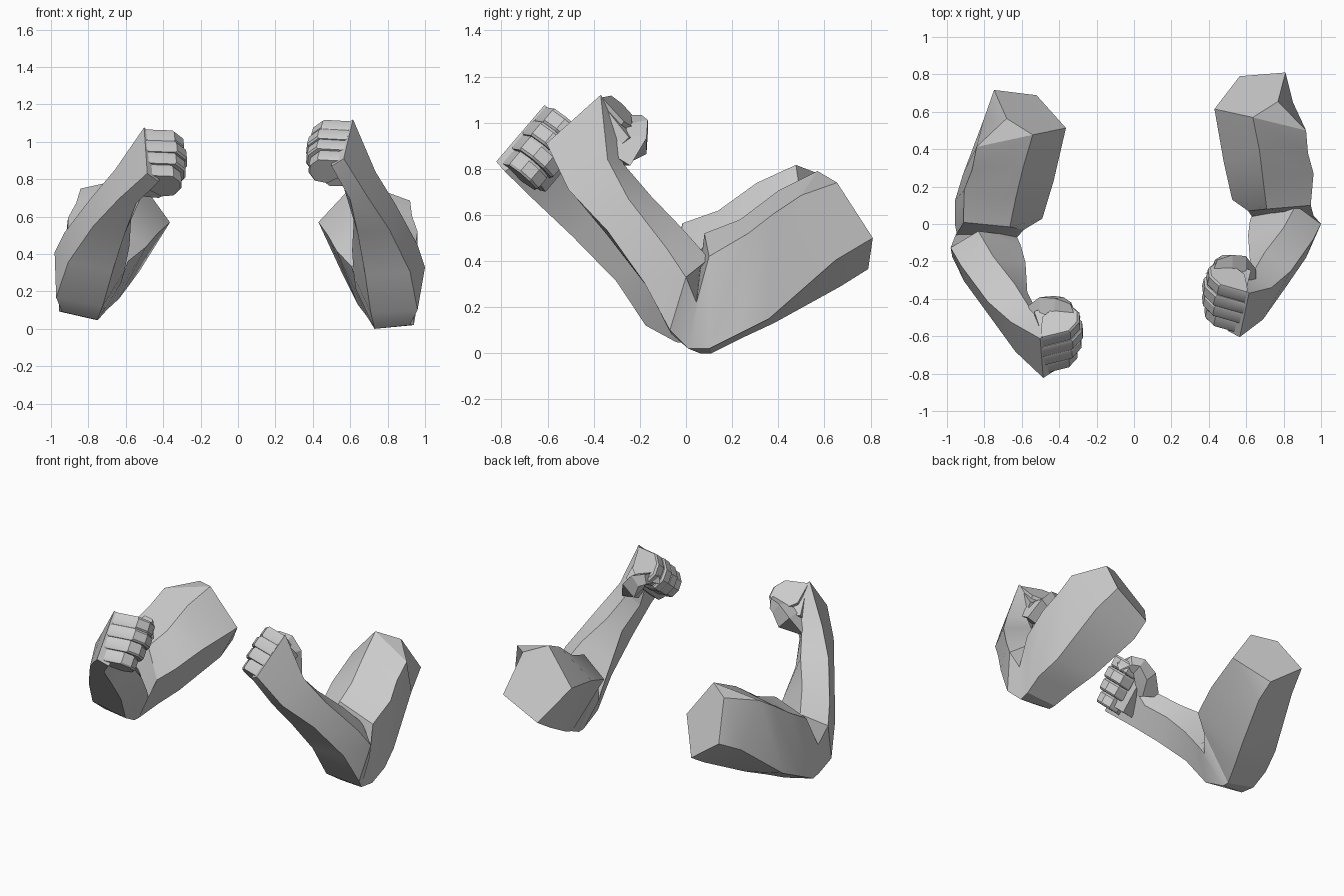
import bpy, bmesh, math
from mathutils import Vector

if "Cube" in bpy.data.objects:
    bpy.data.objects.remove(bpy.data.objects["Cube"])

skin = bpy.data.materials.new("light_grey")
skin.diffuse_color = (0.6, 0.6, 0.6, 1)
skin.use_nodes = True
skin.node_tree.nodes["Principled BSDF"].inputs["Base Color"].default_value = skin.diffuse_color

# Five-sided sections: top, outer top, outer bottom, inner bottom, inner
UPPER = [
    [(.635, .57, .79), (.92, .50, .685), (.85, .65, .405), (.56, .67, .29), (.43, .615, .57)],
    [(.67, .40, .705), (.93, .38, .605), (.92, .36, .15), (.64, .38, .13), (.48, .33, .50)],
    [(.69, .235, .58), (.96, .27, .52), (.95, .22, .08), (.69, .24, .065), (.525, .13, .42)],
    [(.71, .08, .52), (.945, .10, .42), (.94, .10, .02), (.73, .11, .0), (.61, .07, .33)],
]
FORE = [
    [(.74, .06, .36), (.96, .045, .22), (.92, .01, .02), (.73, .06, .0), (.63, .04, .21)],
    [(.865, .10, .41), (1.0, .0, .33), (.96, -.07, .10), (.71, -.065, .085), (.62, .02, .28)],
    [(.80, -.02, .545), (.96, -.08, .45), (.92, -.18, .305), (.68, -.17, .29), (.61, -.06, .42)],
    [(.70, -.15, .68), (.84, -.25, .67), (.81, -.34, .53), (.64, -.34, .51), (.62, -.2, .6)],
    [(.63, -.27, .82), (.735, -.34, .84), (.69, -.51, .71), (.60, -.49, .69), (.57, -.32, .74)],
    [(.57, -.33, 1.07), (.615, -.37, 1.12), (.565, -.605, .91), (.50, -.57, .87), (.49, -.33, 1.03)],
]
CAP_TOP, CAP_BACK, CAP_LOW = (.77, .655, .74), (.81, .81, .50), (.565, .79, .365)
# Finger outline: x and distance from the knuckle line towards the wrist
FINGER = [(.61, 0), (.45, -.012), (.395, .04), (.39, .11), (.43, .18), (.51, .20), (.59, .15)]
KNUCKLE = Vector((0, -.37, 1.115))
CURL = Vector((0, .655, -.756))
STACK = Vector((-.18, -.73, -.66))
HAND_BEND = .125


def pose(p, side, bend):
    """The second arm is mirrored, turned about its elbow and bent a little more."""
    p = Vector(p)
    if side > 0:
        return p
    pivot = Vector((.83, .03, .02))
    turn = Vector((bend, -.13, .025))
    r = p - pivot
    q = pivot + Vector((.02, -.1, .06)) + r + turn.cross(r)
    return Vector((-q.x, q.y, q.z - max(0, bend - .1)))


def make(name, rings, side, cap=True, bends=None):
    """Loft equal rings of points into a closed part."""
    bm = bmesh.new()
    bends = bends or [HAND_BEND] * len(rings)
    vs = [[bm.verts.new(pose(p, side, b)) for p in ring] for ring, b in zip(rings, bends)]
    n = len(rings[0])
    for a, b in zip(vs, vs[1:]):
        for i in range(n):
            j = (i + 1) % n
            bm.faces.new((a[i], a[j], b[j], b[i]))
    if cap:
        bm.faces.new(vs[0])
    else:
        # Angular shoulder end
        t, ot, ob, ib, inn = vs[0]
        j, e, f = [bm.verts.new(pose(p, side, bends[0])) for p in (CAP_TOP, CAP_BACK, CAP_LOW)]
        for face in ((t, ot, j), (j, ot, ob, e), (t, j, e), (t, e, f, inn),
                     (e, ob, ib, f), (f, ib, inn)):
            bm.faces.new(face)
    bm.faces.new(vs[-1])
    bmesh.ops.recalc_face_normals(bm, faces=bm.faces)
    me = bpy.data.meshes.new(name)
    bm.to_mesh(me)
    bm.free()
    me.materials.append(skin)
    ob = bpy.data.objects.new(name, me)
    bpy.context.collection.objects.link(ob)
    bpy.ops.object.select_all(action='DESELECT')
    ob.select_set(True)
    bpy.context.view_layer.objects.active = ob
    bpy.ops.object.shade_smooth_by_angle(angle=math.radians(25))


def block(center, along, across, a, b):
    """Square thumb section."""
    c, u, v = Vector(center), Vector(along).normalized() * a, Vector(across).normalized() * b
    return [c + u + v, c + u - v, c - u - v, c - u + v]


def fist(x, e, s):
    """Place a point in the slightly turned fist."""
    return Vector((x, (.61 - x) * .33, 0)) + KNUCKLE + CURL * e + STACK * s


for side, tag in ((1, "left"), (-1, "right")):
    # Upper arm, elbow, forearm and back of the hand in one skin
    make(tag + "_arm", UPPER + FORE, side, cap=False,
         bends=[-.015] * 4 + [.03] + [.1] * 4 + [HAND_BEND])
    # Four curled fingers
    for k, size in enumerate((.96, 1.0, .94, .82)):
        rings = []
        for s, shrink in ((0, .95), (.012, 1), (.066, 1), (.076, .95)):
            rings.append([fist(.61 + (x - .61) * size * shrink,
                               .09 + (e - .09) * size * shrink, k * .077 + s) for x, e in FINGER])
        make(f"{tag}_finger_{k + 1}", rings, side)
    # Thumb folded over the fist
    make(tag + "_thumb", [
        block((.60, -.30, .84), (1, .3, 0), (0, .8, -.5), .055, .05),
        block((.555, -.225, .91), (1, 0, .8), (0, .9, -.2), .055, .055),
        block((.50, -.20, .975), (.7, 0, .8), (0, 1, .2), .04, .035),
        block((.43, -.215, 1.0), (.2, 0, 1), (.4, 1, 0), .033, .025),
        block((.405, -.26, .985), (.1, 0, 1), (1, .2, 0), .03, .02),
    ], side)
    # Palm core behind the fingers
    make(tag + "_palm", [[fist(x, e, s) for x, e in
         ((.60, .03), (.47, .03), (.47, .15), (.54, .22), (.63, .22))]
        for s in (.02, .28)], side)
